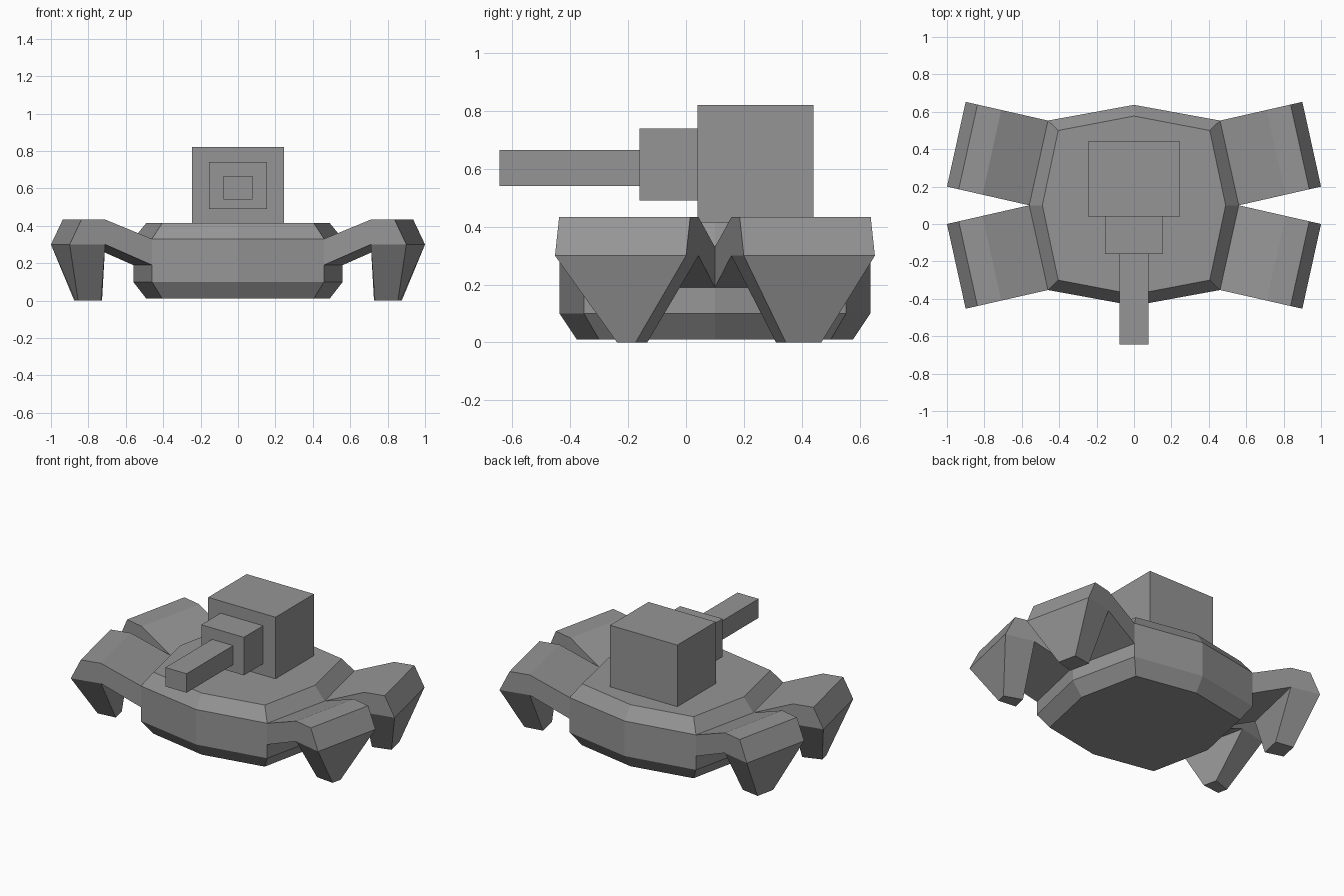
import bpy, bmesh

if "Cube" in bpy.data.objects:
    bpy.data.objects.remove(bpy.data.objects["Cube"])

grey = bpy.data.materials.new("metal_grey")
grey.diffuse_color = (0.30, 0.30, 0.30, 1)
grey.use_nodes = True
grey.node_tree.nodes["Principled BSDF"].inputs["Base Color"].default_value = grey.diffuse_color
CY = 0.1  # body centre in y


def make(name, verts, faces):
    mesh = bpy.data.meshes.new(name)
    bm = bmesh.new()
    vs = [bm.verts.new(v) for v in verts]
    for f in faces:
        bm.faces.new([vs[i] for i in f])
    bmesh.ops.recalc_face_normals(bm, faces=bm.faces)
    bm.to_mesh(mesh)
    bm.free()
    mesh.materials.append(grey)
    obj = bpy.data.objects.new(name, mesh)
    bpy.context.collection.objects.link(obj)
    return obj


def box(name, x, y0, y1, z0, z1):
    verts = [(sx, y, z) for z in (z0, z1)
             for sx, y in ((-x, y0), (x, y0), (x, y1), (-x, y1))]
    faces = [(0, 1, 2, 3), (4, 5, 6, 7)]
    faces += [(i, (i + 1) % 4, (i + 1) % 4 + 4, i + 4) for i in range(4)]
    return make(name, verts, faces)


# Octagonal hull with bevelled top and bottom
def ring(side, cx, cy, end, z):
    pts = [(side, 0), (cx, cy), (0, end), (-cx, cy),
           (-side, 0), (-cx, -cy), (0, -end), (cx, -cy)]
    return [(x, CY + y, z) for x, y in pts]


small, large = (0.49, 0.405, 0.40), (0.56, 0.46, 0.453)
verts = (ring(*small, 0.477, 0.01) + ring(*large, 0.537, 0.10)
         + ring(*large, 0.537, 0.33) + ring(*small, 0.477, 0.415))
faces = [tuple(range(8)), tuple(range(24, 32))]
for k in range(3):
    for i in range(8):
        j = (i + 1) % 8
        faces.append((k * 8 + i, k * 8 + j, k * 8 + 8 + j, k * 8 + 8 + i))
make("hull", verts, faces)

# Turret, gun mount and barrel
box("turret", 0.245, 0.04, 0.44, 0.41, 0.82)
box("gun_mount", 0.155, -0.16, 0.04, 0.49, 0.74)
box("barrel", 0.077, -0.645, -0.16, 0.54, 0.665)


# Bent legs: side profile of (reach, height, half width factor)
def leg(name, sx, sy, foot_outer, foot_inner):
    profile = [(0, 0.33, 1), (0.25, 0.433, 1), (0.377, 0.433, 1),
               (0.44, 0.30, 1), (0.352, 0, foot_outer),
               (0.232, 0, foot_inner), (0.25, 0.30, 1), (0, 0.19, 1)]
    verts = []
    for s in (-1, 1):
        for u, z, w in profile:
            x = 0.51 + u + s * w * 0.05
            y = -0.2265 - 0.227 * u + s * w * 0.2265
            verts.append((sx * x, CY + sy * y, z))
    quads = [(0, 1, 6, 7), (1, 2, 3, 6), (3, 4, 5, 6)]
    faces = quads + [tuple(i + 8 for i in q) for q in quads]
    faces += [(i, (i + 1) % 8, (i + 1) % 8 + 8, i + 8) for i in range(8)]
    make(name, verts, faces)


for side, sx in (("right", 1), ("left", -1)):
    leg("front_leg_" + side, sx, 1, 0.14, 0.2)
    leg("back_leg_" + side, sx, -1, 0.27, 0.3)
